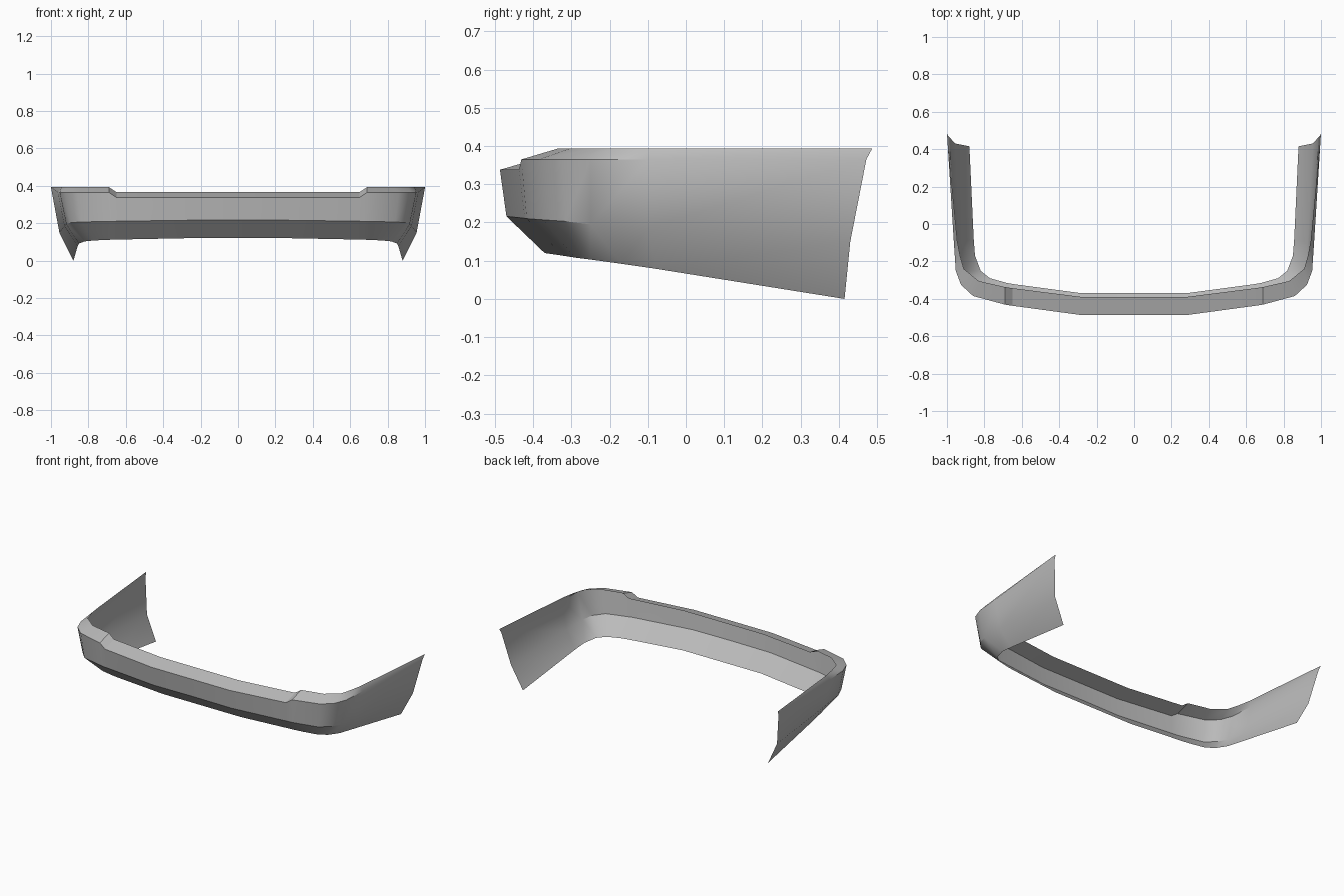
import bpy
import bmesh
import math

cube = bpy.data.objects.get("Cube")
if cube:
    bpy.data.objects.remove(cube, do_unlink=True)

# One flat grey for the whole shell
grey = bpy.data.materials.new("primer grey")
grey.use_nodes = True
colour = (0.50, 0.50, 0.50, 1.0)
grey.diffuse_color = colour
grey.node_tree.nodes["Principled BSDF"].inputs["Base Color"].default_value = colour

# Four rails of the left half, from the centre line round the corner to the wing tip
lower_edge = [(0, -.37, .12), (.28, -.37, .12), (.64, -.322, .113), (.68, -.315, .112),
              (.77, -.29, .108), (.82, -.25, .103), (.85, -.17, .092), (.857, -.08, .079), (.88, .415, 0)]
crease = [(0, -.47, .218), (.28, -.47, .216), (.64, -.422, .211), (.68, -.417, .21),
          (.84, -.375, .207), (.895, -.315, .203), (.918, -.25, .195), (.928, -.10, .185), (.955, .43, .15)]
upper_edge = [(0, -.487, .338), (.28, -.487, .338), (.65, -.437, .338), (.69, -.431, .365),
              (.86, -.385, .365), (.925, -.325, .365), (.953, -.25, .365), (.963, -.10, .365), (.995, .472, .365)]
ledge_edge = [(0, -.39, .366), (.28, -.39, .366), (.65, -.343, .366), (.69, -.337, .393),
              (.83, -.305, .393), (.91, -.24, .393), (.93, -.17, .393), (.945, -.09, .393), (1.0, .487, .393)]
rails = [lower_edge, crease, upper_edge, ledge_edge]

# Loft the rails into one open sheet
bm = bmesh.new()
grid = [[bm.verts.new(p) for p in rail] for rail in rails]
for low, high in zip(grid, grid[1:]):
    for i in range(len(low) - 1):
        bm.faces.new((low[i], low[i + 1], high[i + 1], high[i]))

mesh = bpy.data.meshes.new("bumper_shell")
bm.to_mesh(mesh)
bm.free()
mesh.materials.append(grey)
bumper = bpy.data.objects.new("bumper_shell", mesh)
bpy.context.collection.objects.link(bumper)

# Smooth the sweep, keep the crease and ledge sharp
bpy.ops.object.select_all(action='DESELECT')
bumper.select_set(True)
bpy.context.view_layer.objects.active = bumper
bpy.ops.object.shade_smooth_by_angle(angle=math.radians(30))

# Mirror to the right half
mirror = bumper.modifiers.new("mirror", 'MIRROR')
mirror.use_axis[0] = True
mirror.use_clip = True
